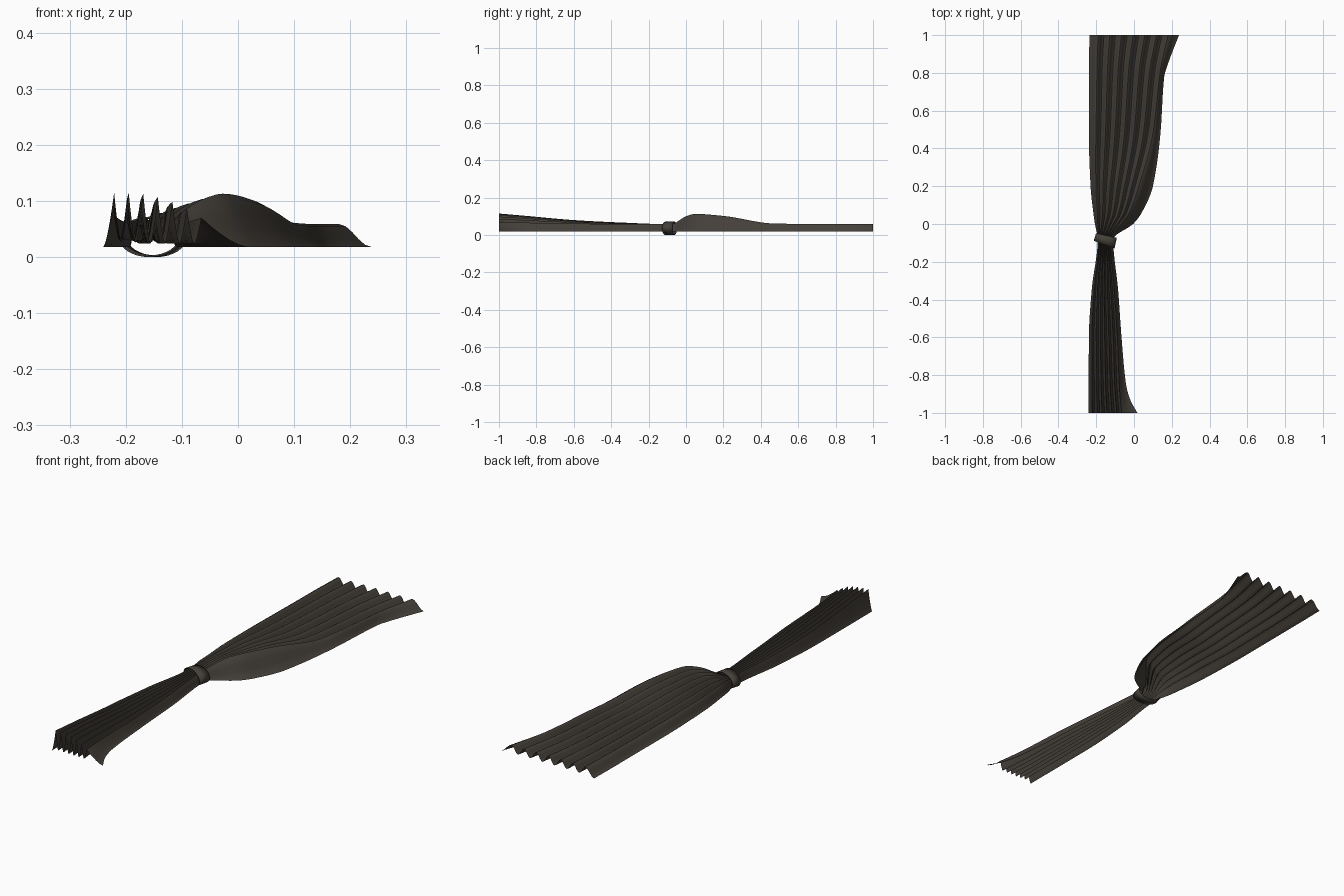
import bpy, bmesh, math

if "Cube" in bpy.data.objects:
    bpy.data.objects.remove(bpy.data.objects["Cube"])

FLOOR = 0.018      # height of the sheet's long edges
PEAKS = 7          # number of pleats
SUB = 5            # columns per half pleat
ROWS = 110

# y, left edge, last pleat crest, right edge, left height, right height, pleat depth
STATIONS = [
    (-1.00, -0.240, -0.065, 0.018, 0.115, 0.070, 0.088),
    (-0.93, -0.240, -0.072, -0.020, 0.109, 0.068, 0.080),
    (-0.85, -0.240, -0.078, -0.042, 0.102, 0.066, 0.072),
    (-0.60, -0.239, -0.088, -0.066, 0.080, 0.062, 0.050),
    (-0.35, -0.224, -0.105, -0.084, 0.067, 0.058, 0.036),
    (-0.08, -0.192, -0.125, -0.110, 0.058, 0.058, 0.028),
    (0.00, -0.207, -0.070, -0.005, 0.062, 0.100, 0.026),
    (0.05, -0.214, -0.030, 0.035, 0.062, 0.113, 0.026),
    (0.20, -0.230, 0.025, 0.100, 0.062, 0.102, 0.027),
    (0.48, -0.239, 0.100, 0.140, 0.060, 0.061, 0.036),
    (0.78, -0.238, 0.135, 0.160, 0.059, 0.059, 0.038),
    (0.83, -0.238, 0.142, 0.174, 0.059, 0.059, 0.038),
    (1.00, -0.236, 0.180, 0.238, 0.059, 0.059, 0.038),
]


def sample(y):
    """Smooth, overshoot-free interpolation of the station table."""
    n = len(STATIONS)
    k = 0
    while k < n - 2 and y > STATIONS[k + 1][0]:
        k += 1

    def slope(i, c):
        a, b, d = STATIONS[max(i - 1, 0)], STATIONS[i], STATIONS[min(i + 1, n - 1)]
        if (b[c] - a[c]) * (d[c] - b[c]) <= 0 and 0 < i < n - 1:
            return 0.0
        s = [(q[c] - p[c]) / (q[0] - p[0]) for p, q in ((a, b), (b, d)) if q[0] > p[0]]
        return 2 * s[0] * s[-1] / (s[0] + s[-1]) if s[0] + s[-1] else 0.0

    p, q = STATIONS[k], STATIONS[k + 1]
    h = q[0] - p[0]
    t = (y - p[0]) / h
    return [(2*t**3 - 3*t*t + 1) * p[c] + (3*t*t - 2*t**3) * q[c]
            + h * ((t**3 - 2*t*t + t) * slope(k, c) + (t**3 - t*t) * slope(k + 1, c))
            for c in range(1, 7)]


def cross_section(y):
    """Pleated line across the sheet: edge, crest, valley, crest ... edge."""
    left, crest, right, h_left, h_right, depth = sample(y)
    power = 2.5 if y < -0.08 else 1.0
    first = left + 0.11 * (crest - left)
    pitch = (crest - first) / (PEAKS - 1)
    tops = [h_left + (h_right - h_left) * (i / (PEAKS - 1)) ** power for i in range(PEAKS)]
    keys = [(left, FLOOR)]
    for i, top in enumerate(tops):
        keys.append((first + i * pitch, top))
        if i < PEAKS - 1:
            low = max(0.5 * (top + tops[i + 1]) - depth, FLOOR + 0.006)
            keys.append((first + (i + 0.5) * pitch, low))
    keys.append((right, FLOOR))

    sharp = min(max((-y - 0.1) / 0.6, 0), 1)   # narrow spiky pleats at the hem
    line = []
    for j in range(len(keys) - 1):
        (x0, z0), (x1, z1) = keys[j], keys[j + 1]
        for s in range(SUB):
            t = s / SUB
            r = t if z1 > z0 else 1 - t        # 0 at valley, 1 at crest
            f = (1 - sharp) * (0.5 - 0.5 * math.cos(math.pi * r)) + sharp * r ** 1.5
            lo, hi = min(z0, z1), max(z0, z1)
            line.append((x0 + (x1 - x0) * t, y, lo + (hi - lo) * f))
    line.append((keys[-1][0], y, keys[-1][1]))
    return line


def finish(name, bm, material, angle):
    bmesh.ops.recalc_face_normals(bm, faces=bm.faces)
    mesh = bpy.data.meshes.new(name)
    bm.to_mesh(mesh)
    bm.free()
    mesh.materials.append(material)
    obj = bpy.data.objects.new(name, mesh)
    bpy.context.collection.objects.link(obj)
    bpy.ops.object.select_all(action='DESELECT')
    obj.select_set(True)
    bpy.context.view_layer.objects.active = obj
    bpy.ops.object.shade_smooth_by_angle(angle=math.radians(angle))
    return obj


cloth = bpy.data.materials.new("dark_brown_cloth")
cloth.diffuse_color = (0.058, 0.050, 0.041, 1)
cloth.use_nodes = True
cloth.node_tree.nodes["Principled BSDF"].inputs["Base Color"].default_value = cloth.diffuse_color

# Pleated curtain sheet
bm = bmesh.new()
rows = [[bm.verts.new(p) for p in cross_section(-1 + 2 * r / ROWS)] for r in range(ROWS + 1)]
for a, b in zip(rows, rows[1:]):
    for i in range(len(a) - 1):
        bm.faces.new((a[i], a[i + 1], b[i + 1], b[i]))
if sum(f.normal.z for f in bm.faces) < 0:
    bmesh.ops.reverse_faces(bm, faces=bm.faces)
finish("curtain", bm, cloth, 45)

# Tie band: thin elliptical loop, slightly skewed and wider on the right
bm = bmesh.new()
SIDES = 32
loops = []
for side in (-1, 1):
    loop = []
    for i in range(SIDES):
        a = 2 * math.pi * i / SIDES
        c, s = math.cos(a), math.sin(a)
        y = -0.085 - 0.016 * c + side * (0.024 + 0.004 * c)
        loop.append(bm.verts.new((-0.152 + 0.055 * c + side * 0.006, y, 0.036 + 0.036 * s)))
    loops.append(loop)
for i in range(SIDES):
    j = (i + 1) % SIDES
    bm.faces.new((loops[0][i], loops[0][j], loops[1][j], loops[1][i]))
band = finish("tie_band", bm, cloth, 40)
shell = band.modifiers.new("thickness", 'SOLIDIFY')
shell.thickness = 0.003
shell.offset = -1
